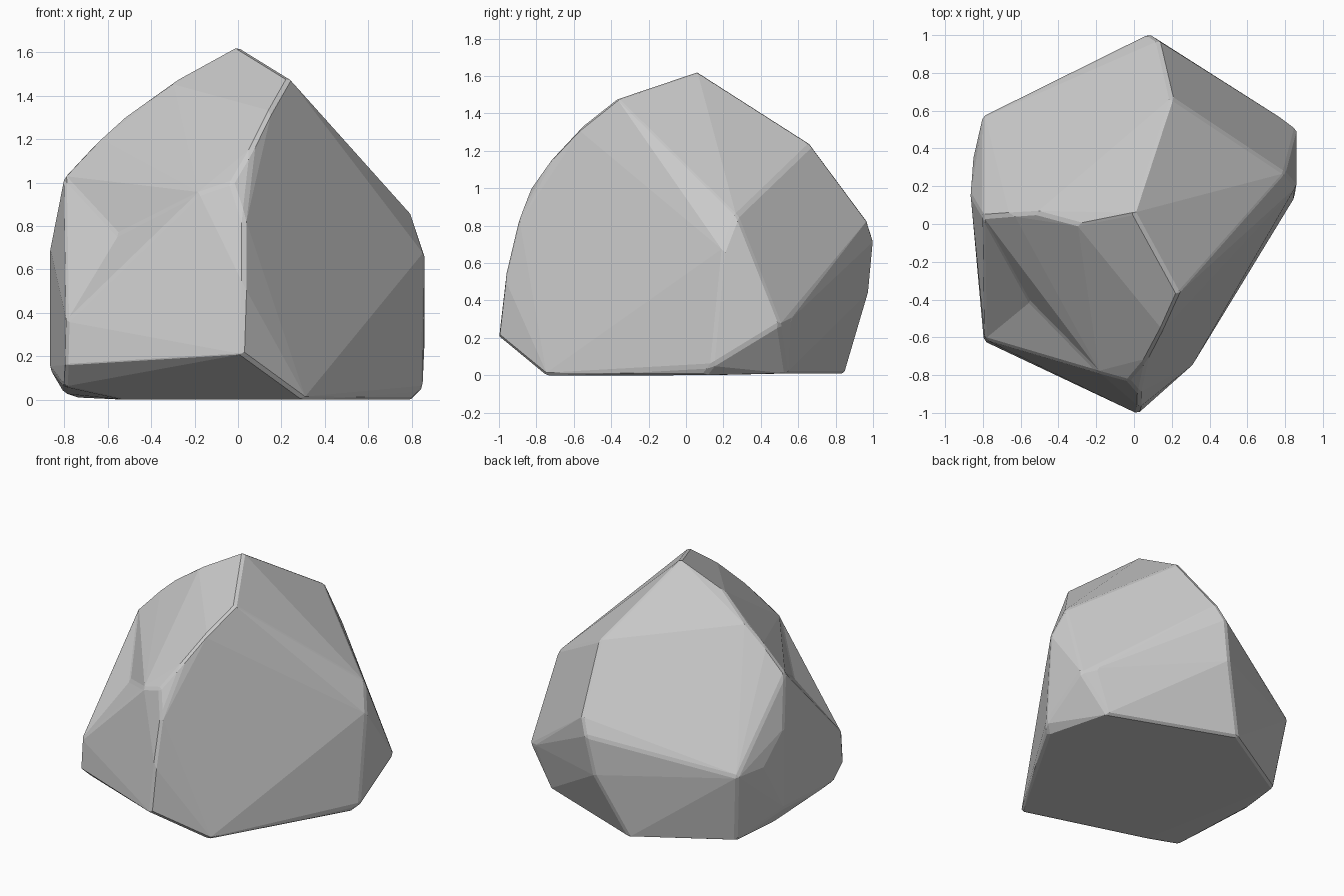
import bpy, bmesh
from math import radians
from mathutils import Vector

if "Cube" in bpy.data.objects:
    bpy.data.objects.remove(bpy.data.objects["Cube"])

# corner points of the boulder, grouped by region
crown = [(0, .06, 1.625), (.235, -.37, 1.48), (.2, .67, 1.235), (-.3, .0, 1.46),
         (-.52, .06, 1.305), (-.66, .05, 1.18)]
front = [(.15, -.56, 1.33), (.07, -.71, 1.17), (-.03, -.83, 1.0), (-.18, -.79, .95),
         (.03, -.9, .82), (.03, -.97, .52), (.02, -1.005, .21),
         (-.795, -.62, .16), (-.79, -.61, .36), (.44, -.19, 1.14)]
left = [(-.8, .04, 1.03), (-.865, .15, .7), (-.865, .15, .14), (-.85, .35, .5),
        (-.8, .57, .5), (-.8, -.5, .06)]
right = [(.8, .27, .85), (.86, .2, .67), (.86, .5, .27), (.85, .14, .05),
         (.78, .56, .3)]
back = [(.08, 1.005, .72), (.13, .97, .83), (.03, .98, .45)]
base = [(.31, -.75, 0), (-.53, -.5, 0), (-.8, .15, .03), (-.74, .5, .01),
        (-.15, .85, .01), (.67, .54, .01), (.8, .1, 0)]

# faceted stone body
bm = bmesh.new()
for p in crown + front + left + right + back + base:
    bm.verts.new(p)
bmesh.ops.convex_hull(bm, input=bm.verts[:])
loose = [v for v in bm.verts if not v.link_faces]
bmesh.ops.delete(bm, geom=loose, context='VERTS')
bmesh.ops.recalc_face_normals(bm, faces=bm.faces[:])

# shallow chip beside the front spur
spot = Vector((-.59, -.39, .78))
chip = min(bm.faces, key=lambda f: (f.calc_center_median() - spot).length)
bmesh.ops.poke(bm, faces=[chip], offset=-.06)

bmesh.ops.dissolve_limit(bm, angle_limit=radians(3), verts=bm.verts[:], edges=bm.edges[:])
mesh = bpy.data.meshes.new("boulder")
bm.to_mesh(mesh)
bm.free()
boulder = bpy.data.objects.new("boulder", mesh)
bpy.context.collection.objects.link(boulder)

# worn edges
bev = boulder.modifiers.new("worn_edges", 'BEVEL')
bev.width = .014
bev.segments = 1
bev.limit_method = 'ANGLE'
bev.angle_limit = radians(22)
